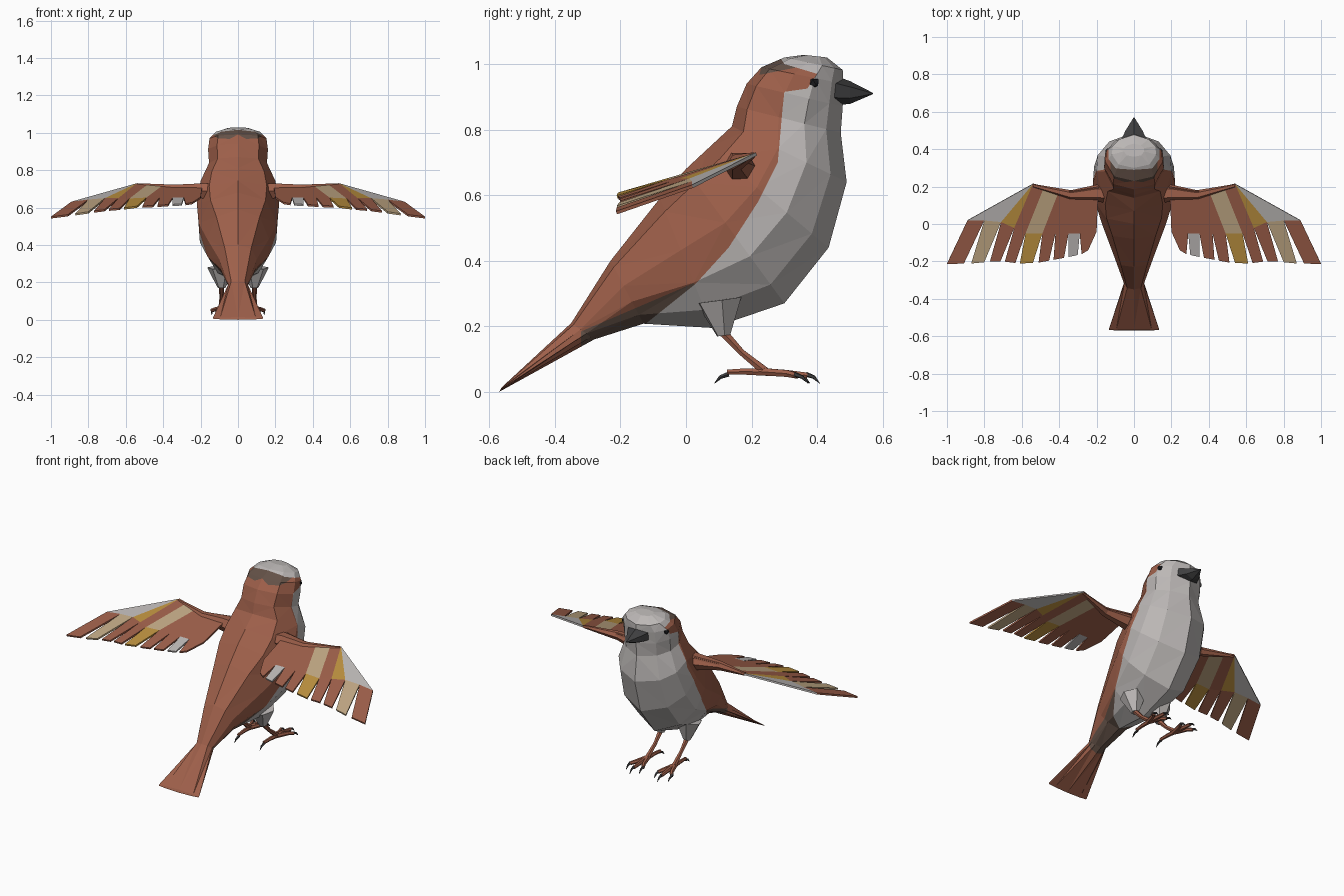
import bpy, bmesh, math
from mathutils import Vector

if "Cube" in bpy.data.objects:
    bpy.data.objects.remove(bpy.data.objects["Cube"])

def mat(name, r, g, b):
    m = bpy.data.materials.new(name)
    m.diffuse_color = (r, g, b, 1)
    m.use_nodes = True
    m.node_tree.nodes["Principled BSDF"].inputs["Base Color"].default_value = m.diffuse_color
    return m

BROWN = mat("chestnut brown", 0.34, 0.115, 0.068)
GREY = mat("pale grey", 0.50, 0.475, 0.465)
DUSK = mat("grey brown", 0.13, 0.085, 0.065)
GOLD = mat("gold", 0.50, 0.28, 0.05)
TAN = mat("tan", 0.53, 0.39, 0.23)
DARK = mat("beak charcoal", 0.05, 0.05, 0.052)
BLACK = mat("eye black", 0.012, 0.012, 0.014)

def finish(bm, name, mats, mirror=False, thick=0):
    bmesh.ops.recalc_face_normals(bm, faces=bm.faces)
    me = bpy.data.meshes.new(name)
    bm.to_mesh(me)
    bm.free()
    for m in mats:
        me.materials.append(m)
    ob = bpy.data.objects.new(name, me)
    bpy.context.collection.objects.link(ob)
    if thick:
        s = ob.modifiers.new("thickness", 'SOLIDIFY')
        s.thickness = thick
        s.offset = 0
    if mirror:
        ob.modifiers.new("mirror", 'MIRROR')
    return ob

def loft(bm, rings):
    rows = [[bm.verts.new(p) for p in r] for r in rings]
    n = len(rows[0])
    for a, b in zip(rows, rows[1:]):
        for i in range(n):
            j = (i + 1) % n
            bm.faces.new((a[i], a[j], b[j], b[i]))
    bm.faces.new(rows[0])
    bm.faces.new(rows[-1])

def tube(bm, pts, n=6):
    """Tapered tube through (x, y, z, radius) points."""
    ps = [Vector(p[:3]) for p in pts]
    rings = []
    for i, p in enumerate(ps):
        d = ps[min(i + 1, len(ps) - 1)] - ps[max(i - 1, 0)]
        q = d.to_track_quat('Z', 'Y')
        rings.append([p + q @ Vector((pts[i][3] * math.cos(2 * math.pi * k / n),
                                      pts[i][3] * math.sin(2 * math.pi * k / n), 0))
                      for k in range(n)])
    loft(bm, rings)

# Body, head and tail: rings given by back point, front point, half width
RINGS = [
    (-.562, .014, -.57, 0, .135), (-.35, .21, -.28, .16, .052),
    (-.23, .40, -.13, .208, .10), (-.08, .59, .08, .195, .165),
    (0, .68, .30, .27, .21), (.07, .745, .435, .44, .22),
    (.14, .81, .49, .64, .20), (.155, .87, .472, .79, .155),
    (.185, .94, .478, .87, .16), (.23, .99, .48, .94, .152),
    (.30, 1.02, .478, .982, .118), (.36, 1.028, .43, 1.02, .055)]
HALF = [(.7, .1), (1, .4), (.97, .65), (.66, .86)]
SECTION = [(0, 0)] + HALF + [(0, 1)] + [(-u, t) for u, t in reversed(HALF)]
bm = bmesh.new()
loft(bm, [[(u * w, yb + (yf - yb) * t, zb + (zf - zb) * t) for u, t in SECTION]
          for yb, zb, yf, zf, w in RINGS])
bmesh.ops.triangulate(bm, faces=bm.faces)

# Plumage border (z, y): chestnut behind it, pale grey in front
BORDER = [(.16, -.2), (.21, -.12), (.33, .03), (.44, .13), (.58, .22), (.70, .28),
          (.87, .295), (.915, .30), (.925, .37), (.97, .40), (1.0, .30), (1.03, .28)]

def border_y(z):
    if z <= BORDER[0][0]:
        return BORDER[0][1]
    for (z0, y0), (z1, y1) in zip(BORDER, BORDER[1:]):
        if z <= z1:
            return y0 + (y1 - y0) * (z - z0) / (z1 - z0)
    return BORDER[-1][1]

def cut(y0, z0, y1, z1):
    bmesh.ops.bisect_plane(bm, geom=bm.verts[:] + bm.edges[:] + bm.faces[:], dist=1e-5,
                           plane_co=(0, y0, z0), plane_no=(0, z1 - z0, y0 - y1))

for (z0, y0), (z1, y1) in zip(BORDER, BORDER[1:]):
    cut(y0, z0, y1, z1)
cut(-.33, .18, -.05, .30)
cut(-.32, 0, -.32, 1)
cut(.24, .97, .34, .99)
for f in bm.faces:
    c = f.calc_center_median()
    if c.y > border_y(c.z):
        f.material_index = 1
    elif -.32 < c.y < 0 and c.z < .18 + .43 * (c.y + .33):
        f.material_index = 2
    elif c.y > .22 and c.z > .97 + .2 * (c.y - .24):
        f.material_index = 2
finish(bm, "body", [BROWN, GREY, DUSK])

# Beak
bm = bmesh.new()
loft(bm, [[(rx * math.sin(k * math.pi / 3), y, z + rz * math.cos(k * math.pi / 3))
           for k in range(6)]
          for y, z, rx, rz in [(.452, .92, .078, .045), (.50, .913, .052, .035),
                               (.57, .91, .002, .002)]])
finish(bm, "beak", [DARK])

# Eyes
bm = bmesh.new()
bmesh.ops.create_icosphere(bm, subdivisions=1, radius=.021)
bmesh.ops.translate(bm, verts=bm.verts, vec=(.135, .387, .943))
finish(bm, "eyes", [BLACK], mirror=True)

# Wings: fan of covert strips, each ending in a separate feather
def wing_z(x, y):
    return .663 + .29 * y - .12 * max(0, x - .54)

LEAD = [(.54, .215)] * 4 + [(.48, .20), (.40, .18), (.36, .175), (.31, .18), (.25, .19), (.19, .20)]
MID = [(.89, .02), (.80, .02), (.71, .012), (.64, -.02), (.58, -.05), (.49, -.05),
       (.42, -.05), (.35, -.05), (.29, -.05), (.20, -.04)]
TIP = [(1.0, -.212), (.87, -.21), (.77, -.20), (.69, -.20), (.61, -.21), (.51, -.205),
       (.43, -.19), (.35, -.175), (.28, -.16), (.23, -.13)]
COVERT = [1, 1, 2, 0, 3, 0, 0, 0, 0]
FEATHER = [0, 3, 0, 0, 2, 0, 0, 1, 0]
bm = bmesh.new()

def panel(pts, mi):
    out = []
    for p in pts:
        if p not in out:
            out.append(p)
    f = bm.faces.new([bm.verts.new((x, y, wing_z(x, y))) for x, y in out])
    f.material_index = mi

for i in range(9):
    a, b, c, d = LEAD[i], LEAD[i + 1], MID[i + 1], MID[i]
    panel([a, b, c, d], COVERT[i])
    o, n = TIP[i], TIP[i + 1]
    inner = (n[0] + (o[0] - n[0]) * .3, n[1] + (o[1] - n[1]) * .3)
    panel([d, c, inner, o], FEATHER[i])
bmesh.ops.remove_doubles(bm, verts=bm.verts, dist=1e-4)
finish(bm, "wings", [BROWN, GREY, GOLD, TAN], mirror=True, thick=.01)

# Wing arms along the leading edge
bm = bmesh.new()
tube(bm, [(.13, .16, .685, .05), (.20, .165, .69, .045), (.34, .155, .70, .026),
          (.54, .205, .722, .009)])
finish(bm, "wing_arms", [BROWN], mirror=True)

# Feathered thighs
bm = bmesh.new()
tube(bm, [(.09, .10, .28, .075), (.088, .115, .172, .022)])
finish(bm, "thighs", [GREY], mirror=True)

# Legs, toes and claws
bm = bmesh.new()
tube(bm, [(.088, .105, .19, .016), (.088, .17, .12, .011), (.09, .245, .06, .015)])
for ex, ey in [(.05, .355), (.092, .385), (.14, .35)]:
    mx = .09 + (ex - .09) * .6
    tube(bm, [(.09, .225, .062, .013), (mx, .31, .056, .012), (ex, ey - .015, .05, .01)])
tube(bm, [(.09, .25, .06, .013), (.088, .18, .062, .011), (.085, .125, .06, .009)])
finish(bm, "legs", [BROWN], mirror=True)

bm = bmesh.new()
for ex, ey, s in [(.05, .335, 1), (.092, .365, 1), (.14, .33, 1), (.085, .13, -1)]:
    tube(bm, [(ex, ey, .054, .008), (ex, ey + s * .025, .045, .006),
              (ex, ey + s * .043, .026, .001)], 5)
finish(bm, "claws", [DARK], mirror=True)
